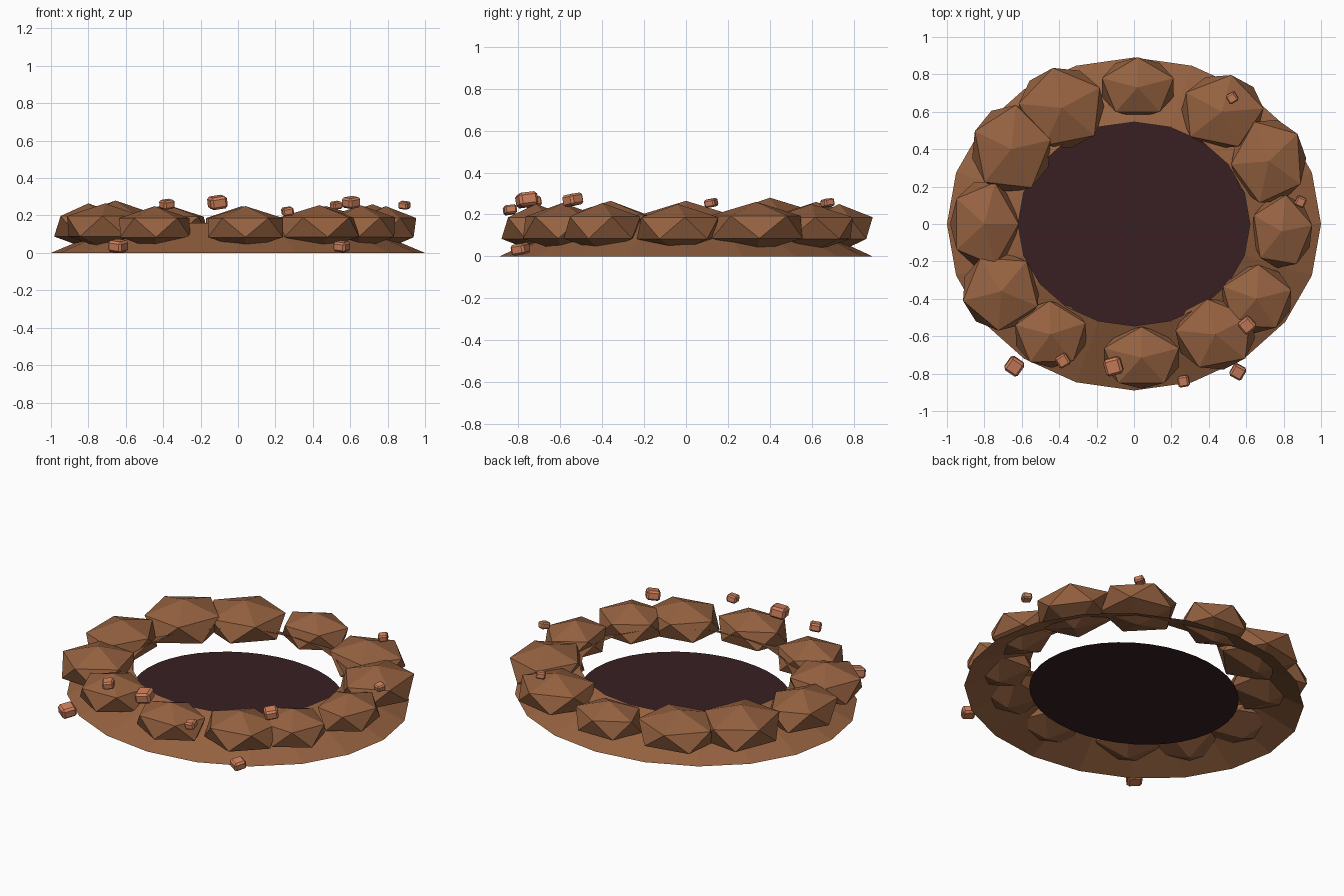
import bpy, bmesh, math
from mathutils import Matrix, Euler

if "Cube" in bpy.data.objects:
    bpy.data.objects.remove(bpy.data.objects["Cube"])


def material(name, rgb):
    m = bpy.data.materials.new(name)
    m.diffuse_color = (*rgb, 1)
    m.use_nodes = True
    m.node_tree.nodes["Principled BSDF"].inputs["Base Color"].default_value = m.diffuse_color
    return m


EARTH = material("brown earth", (0.305, 0.122, 0.052))
CHIP = material("clay chips", (0.62, 0.215, 0.105))
PIT = material("dark pit", (0.040, 0.0145, 0.016))


def finish(name, bm, mat):
    me = bpy.data.meshes.new(name)
    bm.to_mesh(me)
    bm.free()
    me.materials.append(mat)
    ob = bpy.data.objects.new(name, me)
    bpy.context.collection.objects.link(ob)
    return ob


def oval(bm, rx, ry, z, n=20):
    return [bm.verts.new((rx * math.cos(math.tau * i / n),
                          ry * math.sin(math.tau * i / n), z)) for i in range(n)]


# Sloping skirt of earth, open underneath
bm = bmesh.new()
outer, inner = oval(bm, 1.0, 0.89, 0), oval(bm, 0.62, 0.545, 0.16)
for i in range(20):
    j = (i + 1) % 20
    bm.faces.new((outer[i], outer[j], inner[j], inner[i]))
finish("earth_skirt", bm, EARTH)

# Dark floor of the pit
bm = bmesh.new()
bm.faces.new(oval(bm, 0.62, 0.545, 0.015, 40))
finish("pit_floor", bm, PIT)

# Ring of squashed boulders: x, y, radius x, radius y, top z, turn in degrees
boulders = [
    (0.79, -0.04, 0.185, 0.22, 0.25, 10), (0.72, 0.335, 0.225, 0.255, 0.26, 40),
    (0.47, 0.60, 0.25, 0.225, 0.25, 5), (0.02, 0.73, 0.225, 0.18, 0.25, 18),
    (-0.385, 0.62, 0.26, 0.245, 0.26, 30), (-0.655, 0.40, 0.24, 0.265, 0.28, 12),
    (-0.80, 0.00, 0.205, 0.26, 0.265, 0), (-0.71, -0.36, 0.235, 0.235, 0.265, 50),
    (-0.445, -0.59, 0.22, 0.20, 0.25, 20), (0.04, -0.715, 0.235, 0.185, 0.25, 18),
    (0.435, -0.59, 0.24, 0.215, 0.255, 30), (0.655, -0.40, 0.215, 0.205, 0.255, 15),
]
for k, (x, y, rx, ry, top, turn) in enumerate(boulders):
    bm = bmesh.new()
    low = 0.02
    bmesh.ops.create_icosphere(
        bm, subdivisions=1, radius=1,
        matrix=Matrix.Translation((x, y, (top + low) / 2))
        @ Matrix.Diagonal((rx, ry, (top - low) / 2, 1))
        @ Matrix.Rotation(math.radians(turn), 4, 'Z'))
    finish(f"boulder_{k + 1}", bm, EARTH)

# Loose bevelled chips: x, y, z, size, turn in degrees
chips = [
    (-0.64, -0.76, 0.037, 0.086, 55), (-0.38, -0.73, 0.26, 0.066, 30),
    (-0.11, -0.76, 0.27, 0.092, 15), (0.265, -0.84, 0.222, 0.06, 10),
    (0.555, -0.79, 0.035, 0.073, 60), (0.605, -0.54, 0.27, 0.078, 40),
    (0.89, 0.12, 0.255, 0.054, 65), (0.525, 0.675, 0.255, 0.054, 30),
]
for k, (x, y, z, s, turn) in enumerate(chips):
    bm = bmesh.new()
    bmesh.ops.create_cube(bm, size=1)
    bmesh.ops.scale(bm, vec=(s, s, s * 0.72), verts=bm.verts)
    bmesh.ops.bevel(bm, geom=bm.edges[:], offset=s * 0.14, segments=1, affect='EDGES')
    tilt = Euler((0.12, -0.15, math.radians(turn))).to_matrix().to_4x4()
    bm.transform(Matrix.Translation((x, y, z)) @ tilt)
    finish(f"chip_{k + 1}", bm, CHIP)
